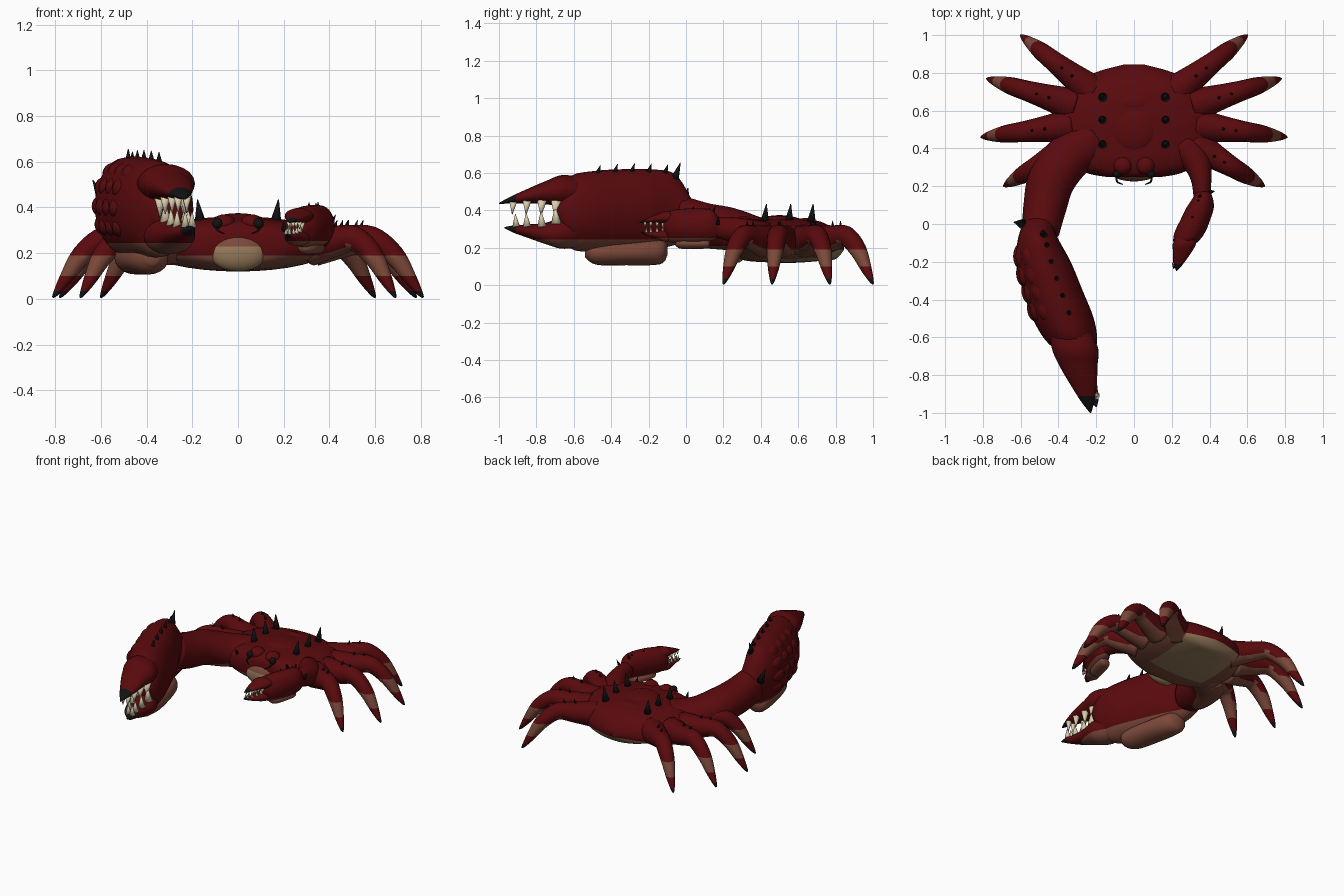
import bpy
import bmesh
from math import cos, sin, tau
from mathutils import Vector, Matrix

cube = bpy.data.objects.get("Cube")
if cube:
    bpy.data.objects.remove(cube)

# Colours
RED, PINK, TAN, BLACK, IVORY = range(5)
palette = {
    "dark red shell": (0.1, 0.003, 0.004),
    "pale pink underside": (0.2, 0.066, 0.042),
    "tan belly": (0.3, 0.19, 0.1),
    "black horn": (0.006, 0.006, 0.007),
    "ivory teeth": (0.7, 0.6, 0.42),
}
materials = []
for label, rgb in palette.items():
    mat = bpy.data.materials.new(label)
    mat.use_nodes = True
    mat.diffuse_color = (*rgb, 1)
    mat.node_tree.nodes["Principled BSDF"].inputs["Base Color"].default_value = (*rgb, 1)
    materials.append(mat)


def finish(name, bm, rule, cuts=(), place=None):
    """Cut colour borders, colour the faces by rule and make the object."""
    bmesh.ops.recalc_face_normals(bm, faces=bm.faces)
    for axis, value in cuts:
        normal = Vector([float(axis == a) for a in "xyz"])
        geom = bm.verts[:] + bm.edges[:] + bm.faces[:]
        bmesh.ops.bisect_plane(bm, geom=geom, plane_co=normal * value, plane_no=normal)
    bm.normal_update()
    for face in bm.faces:
        face.smooth = True
        centre = face.calc_center_median()
        face.material_index = rule(centre, face.normal) if callable(rule) else rule
    if place:
        bm.transform(place)
        bmesh.ops.recalc_face_normals(bm, faces=bm.faces)
    mesh = bpy.data.meshes.new(name)
    bm.to_mesh(mesh)
    bm.free()
    for mat in materials:
        mesh.materials.append(mat)
    obj = bpy.data.objects.new(name, mesh)
    bpy.context.collection.objects.link(obj)


def spline(rows, steps=5):
    """Smooth interpolation through rows of (x, y, z, width, height)."""
    rows = [Vector(r) for r in rows]
    out = []
    for i in range(len(rows) - 1):
        a, b, c, d = rows[max(i - 1, 0)], rows[i], rows[i + 1], rows[min(i + 2, len(rows) - 1)]
        for s in range(steps):
            t = s / steps
            out.append(b + (c - a) * (t / 2) + (a * 2 - b * 5 + c * 4 - d) * (t * t / 2)
                       + (b * 3 - a - c * 3 + d) * (t ** 3 / 2))
    return out + [rows[-1]]


def loft(name, rows, rule, cuts=(), axis=None, sides=20, place=None):
    """Skin elliptical rings along a path."""
    rows = spline(rows)
    bm = bmesh.new()
    rings = []
    for i, row in enumerate(rows):
        ahead, behind = rows[min(i + 1, len(rows) - 1)], rows[max(i - 1, 0)]
        tangent = Vector(axis) if axis else Vector((ahead - behind)[:3]).normalized()
        side = tangent.cross(Vector((0, 0, 1))).normalized()
        up = side.cross(tangent)
        w, h = max(row[3], 0.002), max(row[4], 0.002)
        rings.append([bm.verts.new(Vector(row[:3]) + side * w * cos(tau * k / sides)
                                   + up * h * sin(tau * k / sides)) for k in range(sides)])
    for lower, upper in zip(rings, rings[1:]):
        for k in range(sides):
            n = (k + 1) % sides
            bm.faces.new((lower[k], lower[n], upper[n], upper[k]))
    bm.faces.new(rings[0])
    bm.faces.new(rings[-1])
    finish(name, bm, rule, cuts, place)


def blobs(name, items, rule, cuts=(), place=None):
    """One object of ellipsoids given as (centre, radii)."""
    bm = bmesh.new()
    for centre, radii in items:
        matrix = Matrix.Translation(centre) @ Matrix.Diagonal((*radii, 1))
        bmesh.ops.create_uvsphere(bm, u_segments=20, v_segments=12, radius=1, matrix=matrix)
    finish(name, bm, rule, cuts, place)


def spikes(name, items, colour=BLACK, place=None):
    """One object of cones given as (base, tip offset, radius)."""
    bm = bmesh.new()
    for base, offset, radius in items:
        offset = Vector(offset)
        matrix = (Matrix.Translation(Vector(base) + offset / 2)
                  @ offset.to_track_quat("Z", "Y").to_matrix().to_4x4())
        bmesh.ops.create_cone(bm, cap_ends=True, segments=10, radius1=radius,
                              radius2=radius * 0.08, depth=offset.length, matrix=matrix)
    finish(name, bm, colour, place=place)


# Body shell with a pale underside
def body_rule(c, n):
    if c.z > 0.19:
        return RED
    return TAN if abs(c.x) < 0.22 and c.y > 0.42 else PINK


loft("body", [(0, .845, .21, .05, .02), (0, .8, .215, .21, .075), (0, .72, .235, .34, .105),
              (0, .58, .24, .42, .12), (0, .45, .24, .43, .118), (0, .33, .24, .36, .11),
              (0, .27, .24, .25, .09), (0, .25, .24, .15, .06)],
     body_rule, [("z", .19), ("x", .22), ("x", -.22), ("y", .42)], axis=(0, -1, 0), sides=36)
blobs("shell_plates", [((0, .5, .33), (.13, .13, .045)), ((0, .64, .325), (.11, .06, .035)),
                       ((.06, .31, .33), (.05, .05, .04)), ((-.06, .31, .33), (.05, .05, .04))], RED)
blobs("face_plate", [((0, .275, .2), (.125, .05, .08))],
      lambda c, n: TAN if c.z < 0.23 else PINK, [("z", .23)])

# Legs, eyes, feelers and back spikes, mirrored left and right
leg_plan = [((.22, .7), (.6, 1)), ((.32, .63), (.78, .77)),
            ((.34, .52), (.81, .46)), ((.32, .42), (.69, .2))]
leg_profile = [(0, .235, .09), (.28, .252, .069), (.52, .262, .055),
               (.73, .19, .046), (.88, .088, .029), (.97, .025, .013), (1, .006, .004)]


def leg_rule(c, n):
    if c.z < 0.035:
        return BLACK
    return PINK if c.z > 0.1 and (c.z < 0.19 or n.z < -0.55) else RED


back_spikes = []
for s, side in ((1, "left"), (-1, "right")):
    for number, (root, tip) in enumerate(leg_plan, 1):
        root, tip = Vector(root), Vector(tip)
        rows = []
        for t, z, r in leg_profile:
            p = root.lerp(tip, t)
            rows.append((s * p.x, p.y, z, r, r))
        loft(f"{side}_leg_{number}", rows, leg_rule, [("z", .19), ("z", .1), ("z", .035)], sides=16)
        for t in (0.28, 0.42):
            p = root.lerp(tip, t)
            back_spikes.append(((s * p.x, p.y, .312), (s * .01, 0, .033), .01))
    for y in (0.42, 0.55, 0.67):
        back_spikes.append(((s * .165, y, .335), (s * .012, .01, .1), .025))
    back_spikes.append(((s * .2, .28, .3), (0, -.02, .04), .012))
    blobs(f"{side}_eye", [((s * .09, .265, .33), (.022, .022, .024)),
                          ((s * .09, .28, .3), (.013, .018, .03))], BLACK)
    loft(f"{side}_feeler", [(s * .09, .26, .31, .006, .006), (s * .09, .225, .3, .005, .005),
                            (s * .06, .21, .285, .003, .003)], BLACK, sides=8)
spikes("back_spikes", back_spikes)


# Arms
def under_rule(c, n):
    return PINK if c.z < 0.21 else RED


loft("right_arm", [(-.2, .46, .25, .12, .1), (-.34, .36, .26, .125, .11), (-.435, .235, .3, .125, .115),
                   (-.47, .1, .32, .115, .12), (-.495, -.04, .36, .1, .12)], under_rule, [("z", .21)])
loft("left_arm", [(.26, .42, .26, .08, .08), (.33, .33, .28, .075, .075), (.355, .24, .3, .055, .065),
                  (.36, .15, .31, .045, .055)], under_rule, [("z", .21)])

# Claw: palm, two fingers, pad, teeth and horns
palm_rows = [(-.5, .03, .36, .07, .1), (-.51, -.06, .405, .1, .19), (-.48, -.2, .405, .145, .215),
             (-.43, -.35, .4, .157, .22), (-.375, -.5, .395, .162, .215),
             (-.33, -.62, .39, .135, .19), (-.3, -.69, .4, .08, .06)]
upper_rows = [(-.36, -.5, .49, .09, .07), (-.315, -.65, .505, .122, .085), (-.295, -.75, .495, .1, .062),
              (-.267, -.85, .476, .07, .038), (-.245, -.94, .455, .035, .018), (-.23, -1, .437, .003, .003)]
lower_rows = [(-.36, -.5, .29, .09, .07), (-.3, -.65, .28, .108, .085), (-.275, -.75, .277, .082, .057),
              (-.25, -.85, .29, .055, .035), (-.215, -.92, .3, .028, .02), (-.2, -.97, .308, .003, .003)]
pad_rows = [(-.47, -.1, .19, .03, .03), (-.46, -.14, .18, .08, .068), (-.42, -.32, .175, .095, .068),
            (-.385, -.48, .175, .08, .065), (-.375, -.54, .18, .03, .03)]
palm = spline(palm_rows)


def palm_rule(c, n):
    return PINK if c.z < 0.245 else RED


def finger_rule(c, n):
    return BLACK if c.y < -0.91 else palm_rule(c, n)


def claw(side, place, horn_step):
    front = (0, -1, 0)
    loft(side + "_claw_palm", palm_rows, palm_rule, [("z", .245)], front, 28, place)
    loft(side + "_claw_pad", pad_rows, PINK, axis=front, place=place)
    for part, rows in (("upper", upper_rows), ("lower", lower_rows)):
        loft(f"{side}_claw_{part}_finger", rows, finger_rule, [("z", .245), ("y", -.91)], front, 20, place)

    # Two rows of teeth on each finger
    teeth = []
    for rows, way in ((upper_rows, -1), (lower_rows, 1)):
        for row in spline(rows)[7:20:4]:
            size = 0.65 + row[4] * 6
            for edge in (-0.3, 0.6):
                base = (row[0] + edge * row[3], row[1], row[2] + way * row[4] * 0.65)
                teeth.append((base, (0, -.005, way * .085 * size), .026 * size))
    spikes(side + "_claw_teeth", teeth, IVORY, place)

    # Horns along the top and at the wrist
    horns = []
    for row in palm[7:21:horn_step]:
        horns.append(((row[0] + .04, row[1], row[2] + row[4] * .93), (0, .015, .045), .014))
    horns.append(((-.48, -.06, .57), (0, .03, .085), .022))
    horns.append(((-.59, 0, .42), (-.045, .01, .1), .026))
    spikes(side + "_claw_horns", horns, place=place)


claw("right", None, 3)
claw("left", Matrix.Translation((.11, .17, .15)) @ Matrix.Diagonal((-.5, .42, .42, 1)), 7)

# Long rounded scales down the outer face of the big claw
scales = []
for row in palm[9:20:3]:
    for angle in (-0.5, 0, 0.5, 1):
        scales.append(((row[0] - row[3] * 0.74 * cos(angle), row[1],
                        row[2] + row[4] * 0.78 * sin(angle)), (.05, .075, .05)))
blobs("right_claw_scales", scales, palm_rule, [("z", .245)])
